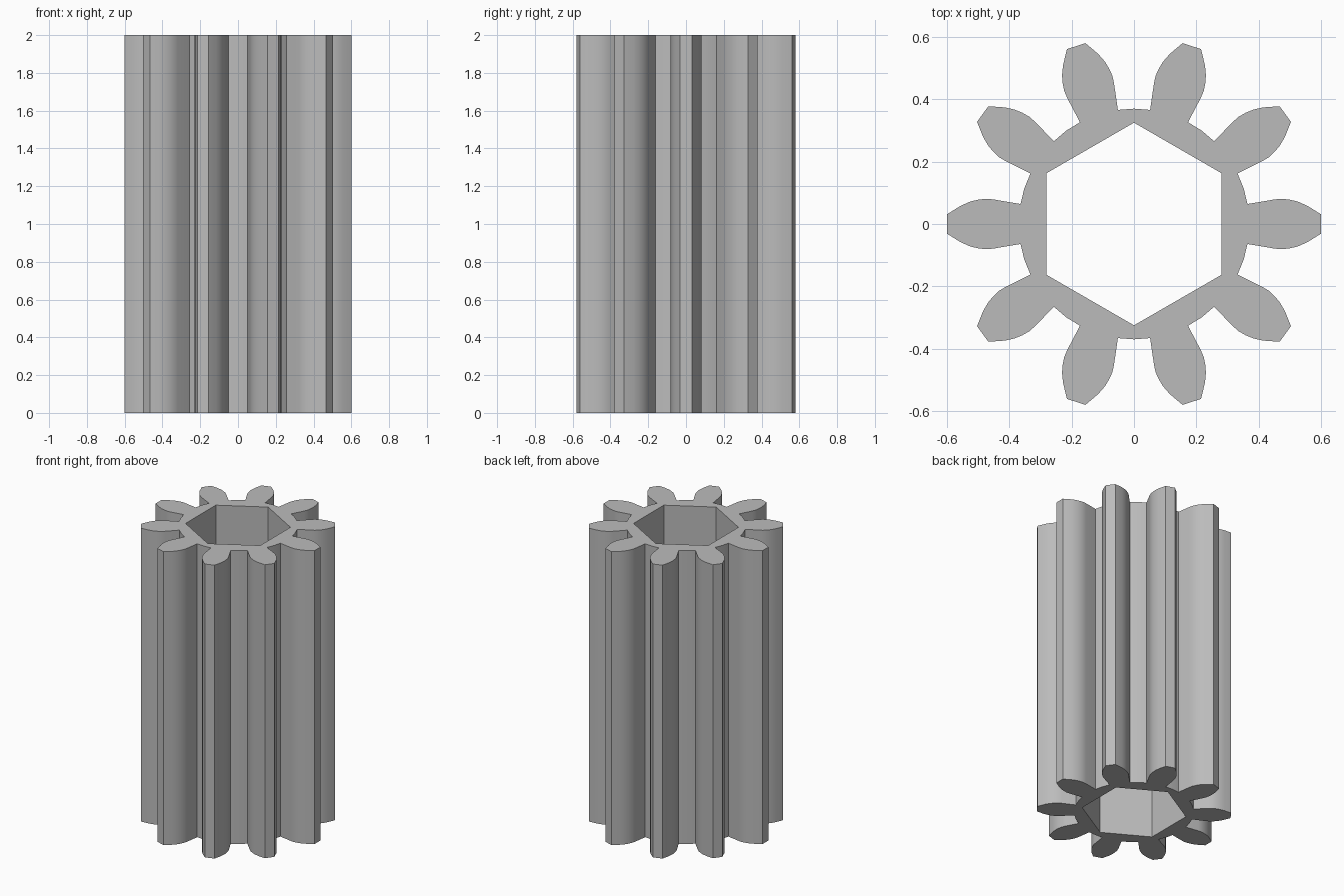
import bpy
import bmesh
from math import cos, sin, pi, radians
from mathutils import Matrix, Vector

if "Cube" in bpy.data.objects:
    bpy.data.objects.remove(bpy.data.objects["Cube"], do_unlink=True)

TEETH = 10
HEIGHT = 2.0
ROOT_RADIUS = 0.37
BORE_RADIUS = 0.325

# Grey metal
grey = bpy.data.materials.new("grey_metal")
grey.use_nodes = True
colour = (0.5, 0.5, 0.5, 1)
grey.diffuse_color = colour
grey.node_tree.nodes["Principled BSDF"].inputs["Base Color"].default_value = colour

# Half a tooth flank, root to tip, pointing along +x
flank = [(0.364, 0.064), (0.452, 0.079), (0.475, 0.081), (0.5, 0.078),
         (0.525, 0.072), (0.555, 0.059), (0.6, 0.031)]
tooth = [Vector((x, -y, 0)) for x, y in flank]
tooth += [Vector((x, y, 0)) for x, y in reversed(flank)]
gap = Vector((ROOT_RADIUS * cos(pi / TEETH), ROOT_RADIUS * sin(pi / TEETH), 0))

# Outline of all teeth with a root point in each gap
outline = []
for i in range(TEETH):
    turn = Matrix.Rotation(2 * pi * i / TEETH, 3, 'Z')
    outline += [turn @ p for p in tooth + [gap]]

# Six-sided bore with corners on the y axis
bore = [Vector((BORE_RADIUS * sin(i * pi / 3), BORE_RADIUS * cos(i * pi / 3), 0))
        for i in range(6)]


def add_loop(bm, points):
    verts = [bm.verts.new(p) for p in points]
    return [bm.edges.new((a, b)) for a, b in zip(verts, verts[1:] + verts[:1])]


# Fill the section between both loops and extrude it upwards
bm = bmesh.new()
edges = add_loop(bm, outline) + add_loop(bm, bore)
bmesh.ops.triangle_fill(bm, edges=edges, use_beauty=True, normal=(0, 0, 1))
result = bmesh.ops.extrude_face_region(bm, geom=bm.faces[:], use_keep_orig=True)
top = [v for v in result["geom"] if isinstance(v, bmesh.types.BMVert)]
bmesh.ops.translate(bm, verts=top, vec=(0, 0, HEIGHT))
bmesh.ops.recalc_face_normals(bm, faces=bm.faces[:])

mesh = bpy.data.meshes.new("pinion_gear")
bm.to_mesh(mesh)
bm.free()
mesh.materials.append(grey)
gear = bpy.data.objects.new("pinion_gear", mesh)
bpy.context.collection.objects.link(gear)

# Smooth curved flanks, crisp corners
bpy.ops.object.select_all(action='DESELECT')
gear.select_set(True)
bpy.context.view_layer.objects.active = gear
bpy.ops.object.shade_smooth_by_angle(angle=radians(25))
